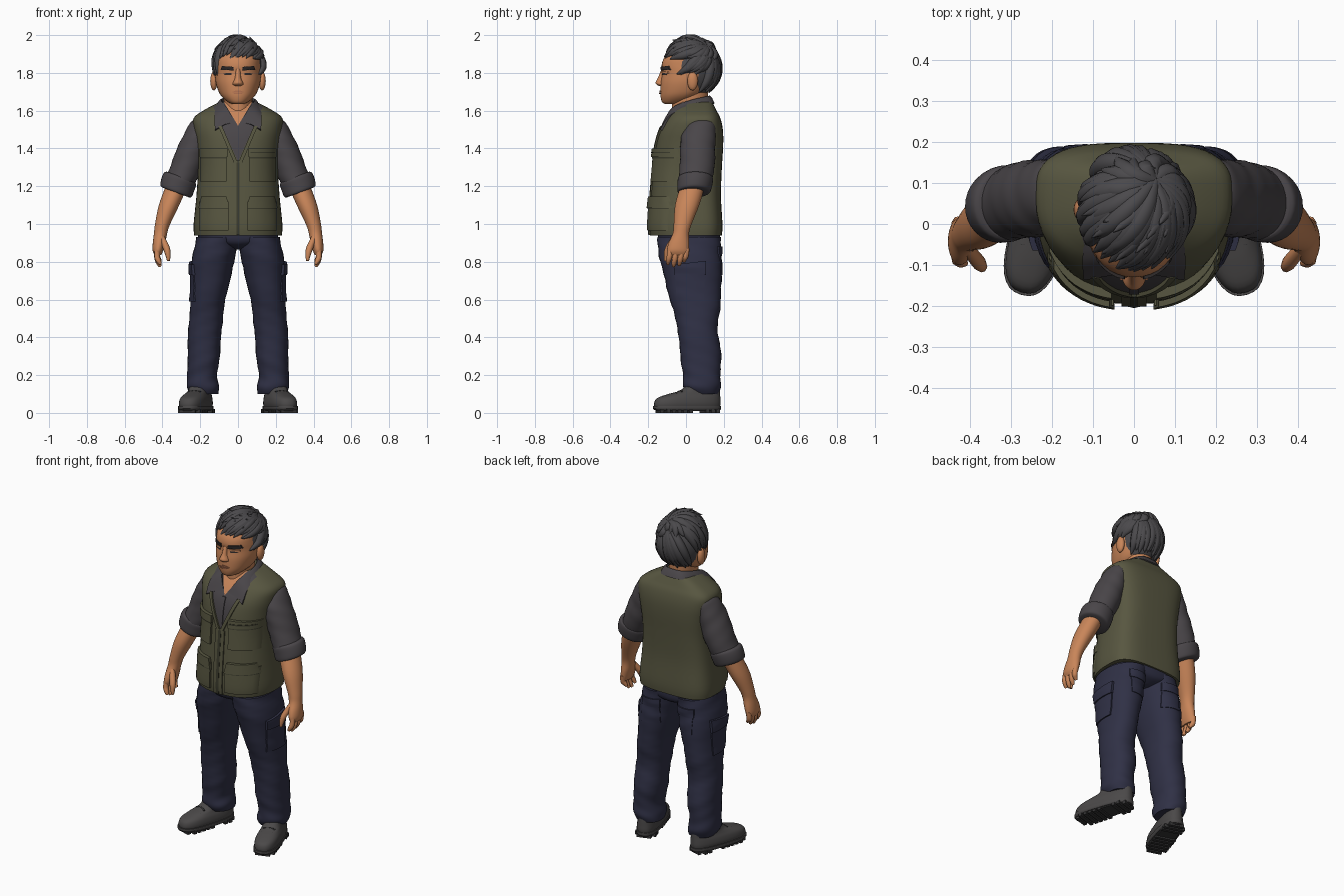
import bpy, bmesh, math, random
from mathutils import Vector, Matrix
from mathutils.bvhtree import BVHTree

random.seed(4)
if "Cube" in bpy.data.objects:
    bpy.data.objects.remove(bpy.data.objects["Cube"])


def material(name, *rgb):
    m = bpy.data.materials.new(name)
    m.use_nodes = True
    m.diffuse_color = (*rgb, 1)
    m.node_tree.nodes["Principled BSDF"].inputs["Base Color"].default_value = (*rgb, 1)
    return m


SKIN = material("skin", .58, .235, .1)
LIP = material("lip", .45, .17, .085)
HAIR = material("hair", .07, .067, .072)
BROW = material("brow", .028, .023, .023)
OLIVE = material("olive_cloth", .097, .094, .052)
TRIM = material("dark_olive_trim", .045, .045, .027)
SHIRT = material("grey_shirt", .067, .06, .066)
NAVY = material("navy_cloth", .029, .03, .06)
LEATHER = material("grey_leather", .07, .066, .066)
SOLE = material("dark_rubber", .037, .036, .037)
FRONT, BACK = Vector((0, -1, 0)), Vector((0, 1, 0))


def finish(name, bm, *mats, angle=40):
    bmesh.ops.recalc_face_normals(bm, faces=bm.faces)
    me = bpy.data.meshes.new(name)
    bm.to_mesh(me)
    bm.free()
    for m in mats:
        me.materials.append(m)
    me.shade_smooth()
    me.set_sharp_from_angle(angle=math.radians(angle))
    ob = bpy.data.objects.new(name, me)
    bpy.context.collection.objects.link(ob)
    return ob


def spline(pts, steps):
    """Catmull-Rom interpolation of equal-length tuples."""
    out = []
    for i in range(len(pts) - 1):
        a, b, c, d = (pts[max(0, min(len(pts) - 1, i + k))] for k in (-1, 0, 1, 2))
        for j in range(steps):
            t = j / steps
            out.append([q + t / 2 * (r - p + t * (2*p - 5*q + 4*r - s + t * (3*(q - r) + s - p)))
                        for p, q, r, s in zip(a, b, c, d)])
    return out + [list(pts[-1])]


def loft_bm(rings, n=32, steps=4, ef=2, eb=2, mid=.5, tilt=0, fold=0, s=1):
    """Skin over level rings (z, centre x, half width, front y, back y)."""
    bm = bmesh.new()
    rows = []
    for z, cx, rx, yf, yb in spline(rings, steps):
        row, cy = [], yf + mid * (yb - yf)
        for k in range(n):
            a = math.tau * k / n
            c, q = math.cos(a), math.sin(a)
            e = 2 / (ef if q < 0 else eb)
            w = 1 + fold * math.sin(2 * a + z * 55) * math.sin(a + z * 23)
            dx = w * rx * math.copysign(abs(c) ** e, c)
            dy = w * (cy - yf if q < 0 else yb - cy) * math.copysign(abs(q) ** e, q)
            row.append(bm.verts.new((s * (cx + dx), cy + dy, z + tilt * dx)))
        rows.append(row)
    for lo, hi in zip(rows, rows[1:]):
        for k in range(n):
            bm.faces.new((lo[k - 1], lo[k], hi[k], hi[k - 1]))
    bm.faces.new(rows[0])
    bm.faces.new(rows[-1])
    return bm


def loft(name, mat, rings, **kw):
    return finish(name, loft_bm(rings, **kw), mat)


def tree(ob):
    me = ob.data
    return BVHTree.FromPolygons([v.co for v in me.vertices], [p.vertices for p in me.polygons])


def patch(name, mat, target, corners, t, side=FRONT, n=10):
    """Plate of thickness t wrapped on a target; corners (u, z) go round from bottom left."""
    bm = bmesh.new()
    along = Vector((1, 0, 0)) if side.y else Vector((0, 1, 0))
    a, b, c, d = (Vector(p) for p in corners)
    grid = []
    for j in range(n + 1):
        for i in range(n + 1):
            u, z = a.lerp(b, i / n).lerp(d.lerp(c, i / n), j / n)
            start = side + along * u + Vector((0, 0, z))
            hit = target.ray_cast(start, -side)[0] or start - side * .85
            grid.append(bm.verts.new(hit - side * .004))
    w = n + 1
    for j in range(n):
        for i in range(n):
            k = j * w + i
            bm.faces.new((grid[k], grid[k + 1], grid[k + w + 1], grid[k + w]))
    new = bmesh.ops.extrude_face_region(bm, geom=bm.faces[:])["geom"]
    bmesh.ops.translate(bm, vec=side * (t + .004), verts=[v for v in new if isinstance(v, bmesh.types.BMVert)])
    return finish(name, bm, mat)


def box(s, u0, u1, z0, z1):
    return (s * u0, z0), (s * u1, z0), (s * u1, z1), (s * u0, z1)


def tubes(name, mat, depth, paths):
    """Tapered round strands; each path is a list of (point, radius)."""
    cu = bpy.data.curves.new(name, "CURVE")
    cu.dimensions, cu.bevel_depth, cu.bevel_resolution = "3D", depth, 2
    cu.use_fill_caps = True
    for path in paths:
        sp = cu.splines.new("NURBS")
        sp.points.add(len(path) - 1)
        for p, (co, r) in zip(sp.points, path):
            p.co, p.radius = (*co, 1), r
        sp.use_endpoint_u, sp.order_u, sp.resolution_u = True, 3, 5
    cu.materials.append(mat)
    ob = bpy.data.objects.new(name, cu)
    bpy.context.collection.objects.link(ob)


def ellipsoid(co, size, segs=24):
    bm = bmesh.new()
    bmesh.ops.create_uvsphere(bm, u_segments=segs * 2, v_segments=segs, radius=1,
                              matrix=Matrix.Translation(co) @ Matrix.Diagonal((*size, 1)))
    return bm


# Vest, with the open neck cut in as crisp V shapes
bm = loft_bm([(.94, 0, .232, -.19, .19), (1, 0, .235, -.195, .193), (1.15, 0, .22, -.185, .185),
              (1.3, 0, .212, -.172, .19), (1.42, 0, .222, -.16, .197), (1.5, 0, .235, -.14, .195),
              (1.56, 0, .235, -.105, .182), (1.6, 0, .185, -.075, .162), (1.645, 0, .1, -.04, .14)],
             n=48, ef=2.4, eb=3.4, mid=.6)
NECKS = ((1.33, .45, 1), (1.52, .6, 2))
for tip, slope, index in NECKS:
    for s in (1, -1):
        faces = [f for f in bm.faces if f.calc_center_median().y < 0 and f.calc_center_median().z > 1.25]
        geom = faces + list({e for f in faces for e in f.edges}) + list({v for f in faces for v in f.verts})
        bmesh.ops.bisect_plane(bm, geom=geom, plane_co=(0, 0, tip), plane_no=(s, 0, -slope))
    for f in bm.faces:
        c = f.calc_center_median()
        if c.y < 0 and abs(c.x) < slope * (c.z - tip):
            f.material_index = index
vest = tree(finish("vest", bm, OLIVE, SHIRT, SKIN))

# Vest fittings
patch("zipper", TRIM, vest, box(1, -.009, .009, .942, 1.335), .009, n=24)
patch("shirt_placket", SHIRT, vest, box(1, -.012, .012, 1.36, 1.515), .005)
for s, side in ((1, "left"), (-1, "right")):
    patch(side + "_lapel_edge", OLIVE, vest, ((s * .002, 1.325), (s * .022, 1.325), (s * .105, 1.52), (s * .085, 1.52)), .01)
    patch(side + "_front_band", OLIVE, vest, box(s, .009, .03, .942, 1.325), .007, n=24)
    patch(side + "_chest_pocket", OLIVE, vest, box(s, .06, .2, 1.225, 1.375), .014)
    patch(side + "_chest_flap", OLIVE, vest, box(s, .055, .205, 1.355, 1.4), .022)
    patch(side + "_chest_seam", TRIM, vest, box(s, .06, .2, 1.348, 1.356), .016)
    patch(side + "_hip_pocket", OLIVE, vest, box(s, .05, .207, .965, 1.12), .014)
    patch(side + "_hip_flap", OLIVE, vest, ((s * .047, 1.085), (s * .21, 1.085), (s * .195, 1.145), (s * .06, 1.145)), .021)
    patch(side + "_hip_seam", TRIM, vest, box(s, .05, .207, 1.079, 1.086), .016)
patch("chest_zip", TRIM, vest, box(1, .065, .195, 1.375, 1.382), .025)

# Shirt collar: a folded band that falls to two points in front
half = [(.015, -.118, 1.54, .122, -.137, 1.5), (.058, -.075, 1.615, .125, -.085, 1.575),
        (.088, .02, 1.655, .115, .03, 1.63), (.06, .105, 1.675, .08, .132, 1.64), (0, .125, 1.68, 0, .152, 1.638)]
flip = [(-a, b, c, -d, e, f) for a, b, c, d, e, f in half[-2::-1]]
bm = bmesh.new()
last = None
for p in spline(half + flip, 5):
    a, b = Vector(p[:3]), Vector(p[3:])
    row = [bm.verts.new(v) for v in (a, a.lerp(b, .5) + Vector((0, 0, .008)), b)]
    if last:
        for k in (0, 1):
            bm.faces.new((last[k], last[k + 1], row[k + 1], row[k]))
    last = row
bmesh.ops.recalc_face_normals(bm, faces=bm.faces)
bmesh.ops.solidify(bm, geom=bm.faces[:], thickness=.012)
finish("shirt_collar", bm, SHIRT)

# Trousers
loft("trouser_hips", NAVY, [(.865, 0, .03, -.06, .12), (.885, 0, .1, -.12, .165), (.915, 0, .2, -.145, .18), (.97, 0, .215, -.15, .18)],
     ef=2.4, eb=2.8)
for s, side in ((1, "left"), (-1, "right")):
    X = Vector((s, 0, 0))
    leg = tree(loft(side + "_trouser_leg", NAVY, [
        (.1, .178, .074, .005, .172), (.14, .186, .085, -.018, .183), (.2, .189, .079, -.015, .182), (.3, .182, .085, -.03, .187),
        (.45, .174, .089, -.045, .168), (.6, .158, .092, -.085, .185), (.8, .132, .113, -.135, .188),
        (.93, .11, .11, -.155, .183)], steps=6, ef=2.3, eb=2.2, fold=.03, s=s))
    patch(side + "_cargo_pocket", NAVY, leg, ((-.05, .59), (.095, .59), (.1, .76), (-.06, .76)), .007, X)
    patch(side + "_cargo_flap", NAVY, leg, ((-.06, .73), (.105, .73), (.105, .805), (-.065, .785)), .014, X)
    patch(side + "_seat_pocket", NAVY, leg, box(s, .065, .17, .73, .86), .004, BACK)
    patch(side + "_seat_flap", NAVY, leg, box(s, .06, .175, .83, .88), .008, BACK)

    # Shoe, built straight and turned outward
    turn = Matrix.Translation((s * .192, .1, 0)) @ Matrix.Rotation(s * math.radians(17), 4, "Z")
    parts = [loft(side + "_shoe", LEATHER, [(.025, 0, .062, -.275, .08), (.05, 0, .067, -.278, .084), (.078, 0, .063, -.262, .083),
                                            (.1, 0, .054, -.2, .082), (.118, 0, .05, -.135, .08), (.15, 0, .05, -.1, .075)],
                  ef=2.5, eb=2.6, mid=.4),
             loft(side + "_welt", LEATHER, [(.014, 0, .064, -.274, .082), (.022, 0, .07, -.284, .087), (.036, 0, .07, -.284, .087)],
                  ef=2.5, eb=2.6, mid=.4, steps=2),
             loft(side + "_sole", SOLE, [(.009, 0, .056, -.265, .075), (.02, 0, .064, -.274, .082)], ef=2.5, eb=2.6, mid=.4)]
    bm = bmesh.new()
    for k in range(11):
        if k not in (6, 7):
            w = .085 if k in (0, 10) else .122
            bmesh.ops.create_cube(bm, size=1, matrix=Matrix.Translation((0, -.25 + k * .031, .01)) @ Matrix.Diagonal((w, .02, .02, 1)))
    parts.append(finish(side + "_treads", bm, SOLE))
    for ob in parts:
        ob.data.transform(turn)
    tubes(side + "_laces", SOLE, .005, [[(turn @ Vector((x, -.125 - k * .028 + d * abs(x), .121 - k * .011 - abs(x) * .3)), 1)
                                         for x in (-.035, 0, .035)] for k in range(3) for d in (.4, -.4)])

    # Arm: sleeve, rolled cuff, forearm and hand
    loft(side + "_sleeve", SHIRT, [(1.55, .19, .03, .04, .13), (1.53, .2, .05, .01, .148), (1.47, .213, .07, -.022, .158),
                                   (1.4, .235, .08, -.03, .155), (1.3, .275, .08, -.035, .15), (1.2, .318, .076, -.04, .135)],
         fold=.035, tilt=.2, s=s)
    loft(side + "_cuff", SHIRT, [(1.25, .303, .074, -.035, .135), (1.24, .307, .085, -.043, .143), (1.21, .318, .087, -.045, .14),
                                 (1.175, .328, .083, -.045, .13), (1.167, .33, .07, -.035, .115)], tilt=.37, s=s)
    loft(side + "_forearm_and_hand", SKIN, [
        (1.2, .325, .058, -.03, .1), (1.1, .365, .054, -.058, .07), (1, .399, .04, -.065, .03), (.95, .41, .035, -.07, .016),
        (.9, .418, .033, -.092, .017), (.86, .424, .028, -.1, .015), (.835, .424, .018, -.09, .01)], s=s)
    fingers = [[((s * .426, y, .87), 1), ((s * .432, y - .004, .83), 1), ((s * .42, y - .012, .79 + lift), .9), ((s * .41, y - .014, .775 + lift), .5)]
               for y, lift in ((-.082, .012), (-.052, 0), (-.022, .006), (.004, .025))]
    thumb = [((s * .405, -.06, .93), 1), ((s * .38, -.09, .88), 1.2), ((s * .37, -.105, .84), 1), ((s * .368, -.108, .805), .5)]
    tubes(side + "_fingers", SKIN, .0155, fingers + [thumb])

# Head and neck
loft("neck", SKIN, [(1.5, 0, .085, -.08, .12), (1.6, 0, .074, -.075, .115), (1.72, 0, .08, -.07, .118)])
head = tree(loft("head", SKIN, [
    (1.635, 0, .03, -.112, -.05), (1.645, 0, .052, -.126, 0), (1.67, 0, .082, -.134, .06), (1.7, 0, .102, -.136, .1),
    (1.75, 0, .118, -.134, .13), (1.8, 0, .122, -.126, .15), (1.84, 0, .12, -.129, .152), (1.88, 0, .115, -.115, .145),
    (1.93, 0, .085, -.07, .12), (1.96, 0, .05, -.03, .08)], n=40, ef=2.2, mid=.58))
loft("nose", SKIN, [(1.73, 0, .014, -.142, -.1), (1.738, 0, .028, -.155, -.1), (1.75, 0, .026, -.161, -.1),
                    (1.775, 0, .016, -.148, -.1), (1.82, 0, .013, -.13, -.1)])
patch("upper_lip", LIP, head, ((-.034, 1.698), (.034, 1.698), (.014, 1.706), (-.014, 1.706)), .005)
patch("lower_lip", LIP, head, ((-.018, 1.687), (.018, 1.687), (.028, 1.695), (-.028, 1.695)), .006)
for s, side in ((1, "left"), (-1, "right")):
    patch(side + "_eye", BROW, head, ((s * .034, 1.79), (s * .07, 1.79), (s * .078, 1.797), (s * .036, 1.802)), .004)
    patch(side + "_eyelid", SKIN, head, ((s * .028, 1.801), (s * .082, 1.797), (s * .08, 1.808), (s * .03, 1.81)), .006)
    patch(side + "_brow", BROW, head, ((s * .022, 1.813), (s * .092, 1.816), (s * .085, 1.836), (s * .024, 1.832)), .008)
    finish(side + "_ear", ellipsoid((s * .128, .035, 1.757), (.019, .028, .05), 10), SKIN)

# Hair: a trimmed cap covered with locks combed forward and down from the crown
MID, SIZE = Vector((0, .03, 1.82)), Vector((.127, .139, .156))
bm = ellipsoid(MID, SIZE)
bare = []
for f in bm.faces:
    x, y, z = f.calc_center_median()
    if (y < -.02 and z < 1.875) or (y < .06 and z < 1.8) or z < 1.69:
        bare.append(f)
bmesh.ops.delete(bm, geom=bare, context="FACES")
finish("hair_cap", bm, HAIR)
CROWN = Vector((.4, .55, .8)).normalized()


def lock(a, reach, lift, flick, width):
    end = Vector((math.sin(reach) * math.sin(a), -math.sin(reach) * math.cos(a), math.cos(reach)))
    bend = CROWN.cross(end).normalized() * random.uniform(.12, .3)
    path = []
    for k in range(7):
        t = k / 6
        d = (CROWN.slerp(end, t) + bend * math.sin(math.pi * t)).normalized()
        path.append((MID + d * SIZE * (lift + flick * t ** 4), width * (.5, .8, 1, 1.1, 1, .7, .08)[k]))
    return path


locks = []
for k in range(38):
    a = math.tau * k / 38 - math.pi
    reach = 1.22 if abs(a) < .95 else 1.7 if abs(a) < 1.85 else 2.35
    locks.append(lock(a, reach + random.uniform(-.1, .1), random.uniform(.97, 1), .12 if reach < 1.3 else .07, 1))
for k in range(18):
    a = math.tau * k / 18 - math.pi
    locks.append(lock(a, random.uniform(1, 1.3), random.uniform(.99, 1.03), .1, .95))
for k in range(13):
    locks.append(lock(-1.5 + k * .22, random.uniform(.45, 1), 1, random.uniform(.12, .24), .7))
tubes("hair_locks", HAIR, .026, locks)
